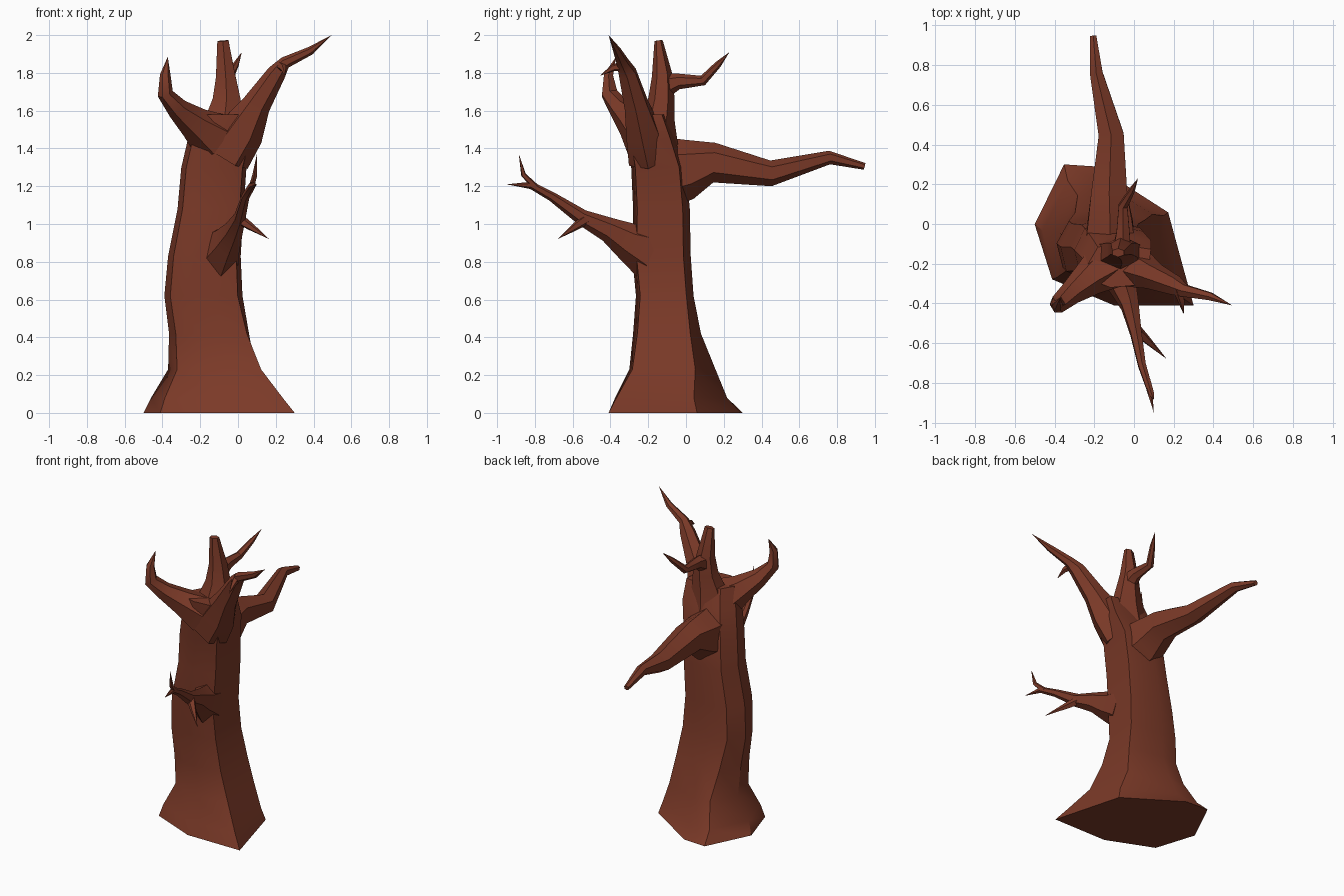
import bpy, bmesh, math
from mathutils import Vector

bark = bpy.data.materials.new("red brown bark")
bark.diffuse_color = (0.2, 0.042, 0.021, 1)


def loft(name, rings, tip=None):
    """Skin a list of equal-length point rings, with flat or pointed ends."""
    bm = bmesh.new()
    vr = [[bm.verts.new(p) for p in r] for r in rings]
    n = len(vr[0])
    for a, b in zip(vr, vr[1:]):
        for i in range(n):
            j = (i + 1) % n
            bm.faces.new((a[i], a[j], b[j], b[i]))
    bm.faces.new(vr[0][::-1])
    if tip:
        t = bm.verts.new(tip)
        for i in range(n):
            bm.faces.new((vr[-1][i], vr[-1][(i + 1) % n], t))
    else:
        bm.faces.new(vr[-1])
    bmesh.ops.recalc_face_normals(bm, faces=bm.faces)
    me = bpy.data.meshes.new(name)
    bm.to_mesh(me)
    bm.free()
    me.materials.append(bark)
    ob = bpy.data.objects.new(name, me)
    bpy.context.collection.objects.link(ob)
    bpy.ops.object.select_all(action='DESELECT')
    ob.select_set(True)
    bpy.context.view_layer.objects.active = ob
    bpy.ops.object.shade_smooth_by_angle(angle=math.radians(38))
    return ob


def limb(name, path, side, tip=None, sides=6):
    """Tube along (x, y, z, half width along 'side', half thickness)."""
    pts = [Vector(p[:3]) for p in path]
    ends = pts + ([Vector(tip)] if tip else [])
    rings = []
    for i, p in enumerate(path):
        t = (ends[min(i + 1, len(ends) - 1)] - ends[max(i - 1, 0)]).normalized()
        u = Vector(side)
        u = (u - t * u.dot(t)).normalized()
        v = t.cross(u)
        rings.append([pts[i] + u * p[3] * math.cos(a) + v * p[4] * math.sin(a)
                      for a in (math.tau * (k + 0.5) / sides for k in range(sides))])
    return loft(name, rings, tip)


# Trunk: seven-sided, flared foot blending into a rounder section
foot = [(-1, .15), (-.63, 1), (-.22, .97), (.68, .32), (1, -1), (0, -1), (-.78, -.63)]
upper = [(-1, .1), (-.7, .85), (-.1, 1), (.97, .75), (.85, -.85), (-.3, -1), (-.85, -.7)]
levels = [(0, -.5, .3, -.41, .3), (.08, -.46, .245, -.375, .225), (.23, -.37, .14, -.30, .16),
          (.42, -.365, .075, -.28, .08), (.62, -.39, .03, -.265, .04),
          (.83, -.37, .02, -.285, .025), (1.08, -.32, .035, -.28, .02),
          (1.3, -.30, .05, -.29, .0), (1.45, -.265, .09, -.31, -.05),
          (1.58, -.23, .09, -.32, -.1)]
trunk = []
for z, x0, x1, y0, y1 in levels:
    f = min(z / .5, 1)
    ring = []
    for a, b in zip(foot, upper):
        px, py = a[0] + (b[0] - a[0]) * f, a[1] + (b[1] - a[1]) * f
        ring.append(((x0 + x1) / 2 + px * (x1 - x0) / 2,
                     (y0 + y1) / 2 + py * (y1 - y0) / 2, z))
    trunk.append(ring)
loft("trunk", trunk)

X, Y = (1, 0, 0), (0, 1, 0)

# Long bough at the back
limb("back_bough", [(-.12, -.14, 1.27, .15, .20), (-.12, .01, 1.29, .13, .16),
                    (-.125, .15, 1.325, .105, .105), (-.115, .45, 1.268, .073, .068),
                    (-.19, .76, 1.352, .037, .036), (-.205, .945, 1.305, .018, .018)], X)

# Front branch with its fork and side twig
limb("front_branch", [(-.09, -.2, .86, .11, .15), (-.055, -.31, .91, .075, .10),
                      (-.02, -.41, .97, .05, .066), (.01, -.55, 1.035, .032, .042),
                      (.04, -.71, 1.145, .022, .025), (.075, -.82, 1.205, .018, .02)],
     X, (.1, -.95, 1.21))
limb("front_branch_fork", [(.07, -.79, 1.19, .015, .018), (.09, -.86, 1.26, .014, .014)],
     X, (.1, -.885, 1.37), 5)
limb("front_branch_twig", [(.0, -.52, 1.03, .03, .03), (.06, -.58, .99, .022, .022)],
     X, (.165, -.68, .92), 5)

# Left limb, bending upward to a point
limb("left_limb", [(-.13, -.21, 1.46, .13, .14), (-.23, -.28, 1.535, .09, .09),
                   (-.32, -.35, 1.61, .06, .058), (-.385, -.405, 1.69, .048, .042),
                   (-.385, -.41, 1.79, .028, .028)], Y, (-.372, -.37, 1.885))

# Right limb, rising and sweeping out
limb("right_limb", [(-.06, -.2, 1.36, .12, .13), (.02, -.23, 1.49, .10, .12),
                    (.10, -.265, 1.635, .07, .075), (.205, -.31, 1.80, .052, .05),
                    (.25, -.335, 1.855, .035, .032), (.385, -.365, 1.918, .022, .022)],
     Y, (.495, -.41, 2.0))
limb("right_limb_twig", [(.22, -.32, 1.84, .03, .03), (.24, -.39, 1.825, .018, .018)],
     X, (.25, -.455, 1.785), 5)

# Upright broken top limb with a crooked twig
limb("top_limb", [(-.08, -.16, 1.42, .15, .12), (-.07, -.145, 1.56, .115, .085),
                  (-.06, -.13, 1.66, .085, .07), (-.065, -.125, 1.78, .06, .056),
                  (-.08, -.145, 1.97, .034, .022)], X)
limb("top_limb_twig", [(-.06, -.12, 1.73, .05, .07), (-.055, -.04, 1.755, .038, .042),
                       (-.055, .09, 1.76, .026, .027), (-.01, .17, 1.845, .016, .018)],
     X, (.02, .23, 1.91))
